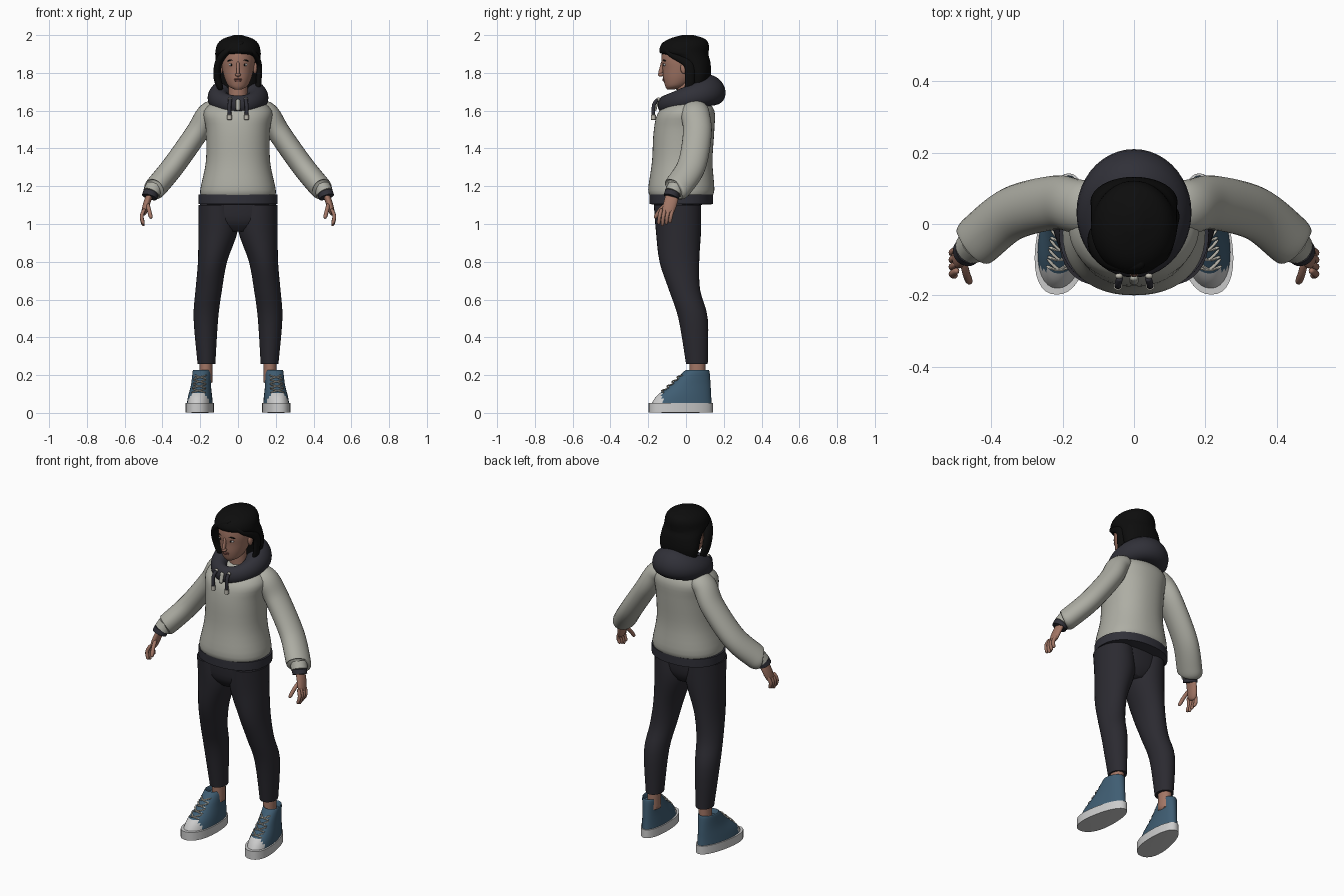
import bpy, bmesh
from math import sin, cos, pi, copysign
from mathutils import Vector, Matrix

cube = bpy.data.objects.get("Cube")
if cube:
    bpy.data.objects.remove(cube, do_unlink=True)


def material(name, red, green, blue):
    mat = bpy.data.materials.new(name)
    mat.use_nodes = True
    mat.diffuse_color = (red, green, blue, 1)
    shader = mat.node_tree.nodes["Principled BSDF"]
    shader.inputs["Base Color"].default_value = mat.diffuse_color
    return mat


KNIT = material("oatmeal knit", .42, .42, .37)
TRIM = material("charcoal trim", .03, .03, .04)
TROUSER = material("dark trousers", .024, .023, .03)
HAIR = material("black hair", .004, .004, .004)
SKIN = material("skin", .36, .18, .13)
LIPS = material("lips", .28, .11, .09)
DENIM = material("blue canvas", .05, .11, .17)
RUBBER = material("white rubber", .6, .6, .6)
LACE = material("cream lace", .5, .48, .42)


def finish(name, bm, *mats, rule=None):
    """Turn a bmesh into a smooth object; rule picks a material per face."""
    bmesh.ops.recalc_face_normals(bm, faces=bm.faces)
    for face in bm.faces:
        face.smooth = True
        if rule:
            face.material_index = rule(face.calc_center_median())
    for edge in bm.edges:
        if len(edge.link_faces) == 2 and edge.calc_face_angle() > 1:
            edge.smooth = False
    mesh = bpy.data.meshes.new(name)
    bm.to_mesh(mesh)
    bm.free()
    for mat in mats:
        mesh.materials.append(mat)
    bpy.context.scene.collection.objects.link(bpy.data.objects.new(name, mesh))


def bridge(name, rings, *mats, loop=False, rule=None):
    """Join rings of points with quads, closing the ends or looping round."""
    bm = bmesh.new()
    rows = [[bm.verts.new(point) for point in ring] for ring in rings]
    if loop:
        rows.append(rows[0])
    else:
        bm.faces.new(rows[0])
        bm.faces.new(rows[-1])
    for low, high in zip(rows, rows[1:]):
        for i in range(len(low)):
            bm.faces.new((low[i - 1], low[i], high[i], high[i - 1]))
    finish(name, bm, *mats, rule=rule)


def spline(rows, steps):
    """Smooth interpolation through rows of numbers."""
    out = []
    last = len(rows) - 1
    for i in range(last):
        near = [rows[max(i - 1, 0)], rows[i], rows[i + 1], rows[min(i + 2, last)]]
        for k in range(steps):
            t = k / steps
            out.append([b + t * ((c - a) / 2 + t * (a - 2.5 * b + 2 * c - d / 2
                        + t * (1.5 * (b - c) + (d - a) / 2))) for a, b, c, d in zip(*near)])
    return out + [list(rows[last])]


def loft(name, rows, *mats, s=1, flat=False, power=1, sides=28, warp=None, rule=None):
    """Skin over ellipses given as x, y, z, half width, half depth."""
    rings = []
    for i, (x, y, z, wide, deep) in enumerate(rows):
        depth_axis, width_axis = Vector((0, 1, 0)), Vector((1, 0, 0))
        if not flat:
            after, before = rows[min(i + 1, len(rows) - 1)], rows[max(i - 1, 0)]
            along = (Vector(after[:3]) - Vector(before[:3])).normalized()
            depth_axis = (depth_axis - along * along.y).normalized()
            width_axis = along.cross(depth_axis)
        ring = []
        for k in range(sides):
            angle = 2 * pi * k / sides
            c, d = [copysign(abs(v) ** power, v) for v in (cos(angle), sin(angle))]
            point = Vector((x, y, z)) + width_axis * wide * c + depth_axis * deep * d
            if warp:
                point = warp(point)
            ring.append((point.x * s, point.y, point.z))
        rings.append(ring)
    bridge(name, rings, *mats, rule=rule)


def section(z, half, front, back, x=0):
    return x, (front + back) / 2, z, half, (back - front) / 2


def stack(name, sections, *mats, **options):
    """Level sections: height, half width, front, back and optional centre."""
    loft(name, spline([section(*row) for row in sections], 4), *mats, flat=True, **options)


def limb(name, points, mat, wide, deep=None, blunt=20, steps=8, **options):
    """Tube along a path, with ends rounded off by the blunt exponent."""
    path = spline(points, steps)
    rows = []
    for i, point in enumerate(path):
        swell = (1 - .8 * abs(2 * i / (len(path) - 1) - 1) ** blunt) ** .5
        rows.append((*point, wide * swell, (deep or wide) * swell))
    loft(name, rows, mat, **options)


def ball(name, centre, size, mat):
    bm = bmesh.new()
    bmesh.ops.create_uvsphere(bm, u_segments=16, v_segments=10, radius=1,
                              matrix=Matrix.Translation(centre) @ Matrix.Diagonal((*size, 1)))
    finish(name, bm, mat)


# Sweater body, hem band and trouser seat
stack("sweater_body", [(1.14, .19, -.18, .13), (1.18, .2, -.2, .15), (1.33, .17, -.18, .14),
                       (1.5, .17, -.17, .15), (1.6, .18, -.14, .15), (1.67, .1, -.04, .1)],
      KNIT, power=.9, sides=48)
limb("hem_band", [(0, -.025, 1.1), (0, -.025, 1.16)], TRIM, .21, .168, power=.9, sides=48)
stack("trouser_seat", [(1.14, .2, -.17, .08), (1.02, .19, -.16, .07), (.96, .08, -.12, .04)],
      TROUSER, power=.9, sides=40)

# Hood: a closed ring of fabric, low in front and full at the back
hood = []
for i in range(48):
    turn = 2 * pi * i / 48
    back = (1 - cos(turn)) / 2
    ring = []
    for k in range(20):
        around = 2 * pi * k / 20
        reach = .04 * (1 + back) * cos(around)
        lift = (.05 + .03 * back) * sin(around) - .2 * reach * back
        ring.append(((.1 + reach) * sin(turn), .01 - (.12 + reach) * cos(turn),
                     1.67 - .04 * cos(turn) + lift))
    hood.append(ring)
bridge("hood", hood, TRIM, loop=True)
limb("neck_placket", [(0, -.15, 1.66), (0, -.165, 1.6)], KNIT, .012, .008, sides=12)

# Neck, head and face
limb("neck", [(0, .01, 1.6), (0, 0, 1.78)], SKIN, .05)
stack("head", [(1.713, .02, -.1, -.06), (1.73, .05, -.11, 0), (1.77, .07, -.12, .05),
               (1.82, .083, -.124, .08), (1.87, .09, -.13, .1), (1.93, .085, -.12, .1),
               (1.97, .05, -.07, .07)], SKIN, sides=36)
limb("nose_bridge", [(0, -.12, 1.86), (0, -.13, 1.82), (0, -.138, 1.79)], SKIN, .009, .012,
     blunt=6, sides=14)
ball("nose_tip", (0, -.133, 1.79), (.015, .016, .01), SKIN)
ball("upper_lip", (0, -.118, 1.767), (.021, .007, .005), LIPS)
ball("lower_lip", (0, -.116, 1.759), (.018, .008, .006), LIPS)

# Hair: cap with a mass behind the ears, then a swept lock on each side
stack("hair_cap", [(2, .02, -.02, .04), (1.98, .08, -.09, .1), (1.95, .11, -.13, .12),
                   (1.91, .12, -.14, .12), (1.89, .12, -.1, .12), (1.85, .12, -.04, .13),
                   (1.78, .12, 0, .13), (1.67, .09, .01, .1)], HAIR, sides=40)
limb("right_hair_lock", [(.03, -.1, 1.96), (-.05, -.1, 1.92), (-.1, -.07, 1.86),
                         (-.11, -.04, 1.78), (-.09, -.03, 1.71)],
     HAIR, .02, .033, blunt=6, sides=18)
limb("left_hair_lock", [(.02, -.1, 1.96), (.08, -.08, 1.91), (.11, .01, 1.85),
                        (.11, .02, 1.76), (.1, .01, 1.68)],
     HAIR, .015, .026, blunt=6, sides=18)


def foot_shape(point):
    """Place the foot, turn the toes out and broaden them to the front."""
    forward = -.03 - point.y
    return Vector((.2 + point.x * (1 + forward) + .1 * forward, point.y, point.z))


def toe_cap(centre):
    return int(centre.y < -.125 and centre.z < .11)


for side, s in (("left_", 1), ("right_", -1)):
    # Eye, brow and ear
    ball(side + "eye", (s * .035, -.112, 1.843), (.015, .008, .007), RUBBER)
    ball(side + "iris", (s * .035, -.118, 1.843), (.006, .004, .006), HAIR)
    limb(side + "brow", [(.016, -.123, 1.862), (.036, -.118, 1.868), (.056, -.106, 1.861)],
         HAIR, .004, blunt=4, s=s, sides=8)
    ball(side + "ear", (s * .09, -.01, 1.825), (.012, .02, .03), SKIN)

    # Drawstring with eyelet and tip
    ball(side + "eyelet", (s * .042, -.146, 1.66), (.011, .008, .011), LACE)
    limb(side + "drawstring", [(.04, -.15, 1.66), (.045, -.17, 1.63), (.045, -.173, 1.57)],
         TRIM, .01, s=s, sides=10)
    limb(side + "drawstring_tip", [(.045, -.173, 1.58), (.045, -.173, 1.55)],
         LACE, .013, s=s, sides=12)

    # Sleeve with gathered cuff
    limb(side + "sleeve", [(.1, .05, 1.61), (.16, .05, 1.58), (.22, .06, 1.48),
                           (.34, .03, 1.31), (.43, -.04, 1.2), (.45, -.06, 1.18)],
         KNIT, .06, .076, blunt=8, s=s)
    limb(side + "cuff", [(.44, -.05, 1.2), (.46, -.07, 1.16)], KNIT, .046, s=s)
    limb(side + "cuff_edge", [(.46, -.07, 1.17), (.47, -.08, 1.14)], TRIM, .041, s=s)

    # Hand, fingers and thumb
    limb(side + "palm", [(.46, -.07, 1.17), (.48, -.08, 1.12), (.5, -.1, 1.05)],
         SKIN, .018, .036, blunt=3, s=s, sides=18)
    for i, finger in enumerate(("index", "middle", "ring", "little")):
        y = -.13 + .02 * i
        limb(side + finger + "_finger", [(.495, y, 1.08), (.51, y - .01, 1.04),
                                         (.5, y - .015, .99 + .008 * abs(i - 1))],
             SKIN, .01, blunt=4, s=s, sides=10)
    limb(side + "thumb", [(.48, -.1, 1.11), (.47, -.14, 1.07), (.46, -.165, 1.03)],
         SKIN, .011, blunt=4, s=s, sides=10)

    # Trouser leg and ankle
    stack(side + "trouser_leg", [(1.1, .1, -.17, .08, .11), (.97, .105, -.16, .08, .105),
                                 (.8, .077, -.14, .07, .135), (.65, .07, -.09, .075, .155),
                                 (.5, .065, -.04, .115, .17), (.26, .047, 0, .115, .167)],
          TROUSER, s=s, sides=32)
    limb(side + "ankle", [(.17, .06, .15), (.17, .06, .3)], SKIN, .035, .042, s=s)

    # High-top shoe: sole, canvas upper with a rubber toe cap, laces
    limb(side + "sole", [(0, -.028, 0), (0, -.028, .055)], RUBBER, .072, .17, blunt=40,
         steps=12, power=.9, s=s, warp=foot_shape, sides=36)
    stack(side + "shoe_upper", [(.04, .067, -.187, .137), (.09, .062, -.155, .133),
                                (.15, .054, -.08, .13), (.22, .052, -.01, .124),
                                (.222, .046, 0, .115), (.2, .04, .01, .105)],
          DENIM, RUBBER, power=.95, s=s, warp=foot_shape, sides=36, rule=toe_cap)
    for i in range(4):
        for tilt in (-.01, .01):
            z = .118 + .024 * i
            y = 1.12 * z - .26
            limb(side + "lace", [(k * .034, y + k * k * .02 + k * tilt, z + k * tilt)
                                 for k in (-1, 0, 1)],
                 LACE, .004, steps=4, s=s, warp=foot_shape, sides=6)
